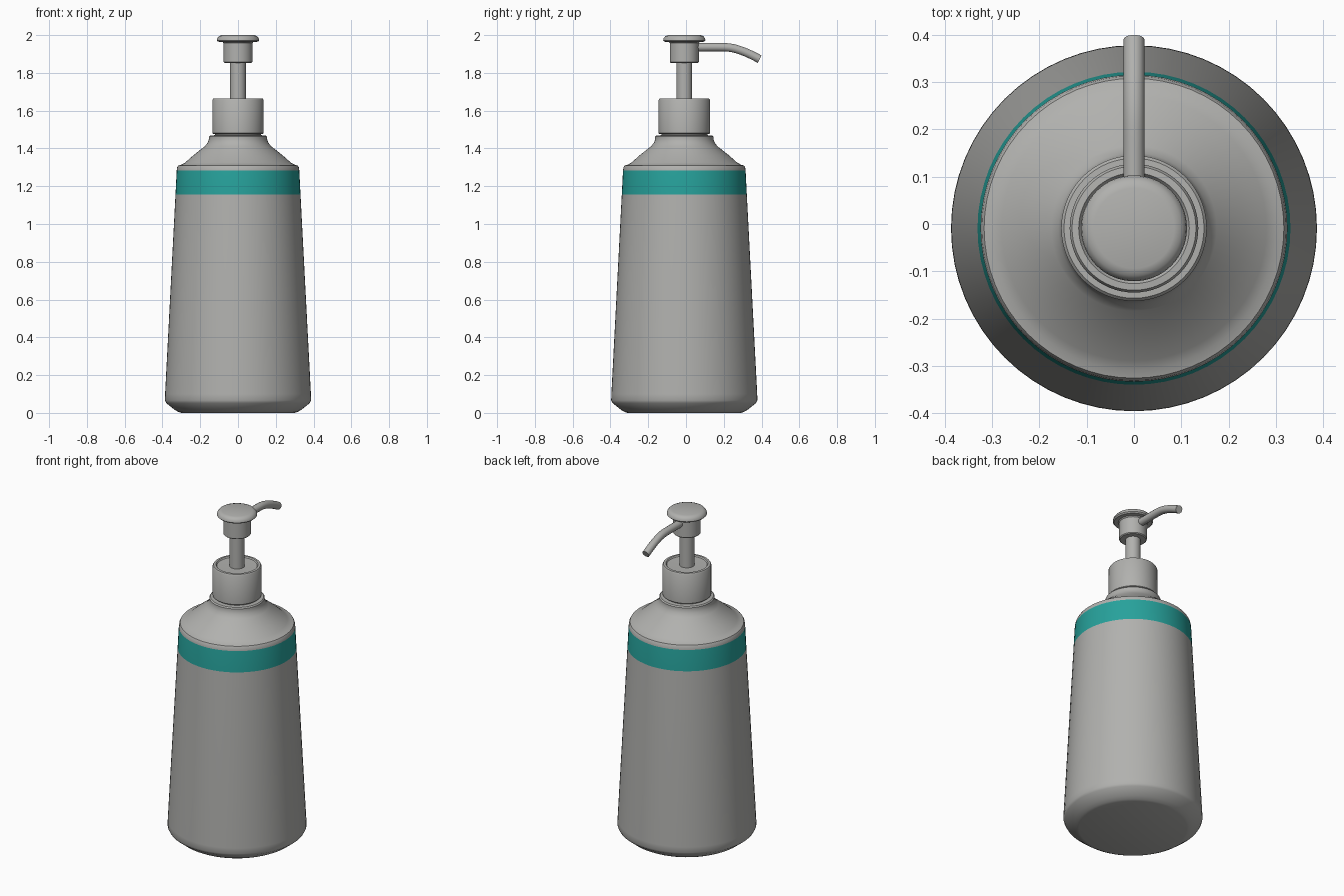
import bpy, math

if "Cube" in bpy.data.objects:
    bpy.data.objects.remove(bpy.data.objects["Cube"])

CY = -0.009   # axis of the bottle in y
SEG = 64


def material(name, col):
    m = bpy.data.materials.new(name)
    m.diffuse_color = (*col, 1)
    m.use_nodes = True
    m.node_tree.nodes["Principled BSDF"].inputs["Base Color"].default_value = m.diffuse_color
    return m


GREY = material("warm grey plastic", (0.44, 0.44, 0.425))
TEAL = material("teal band", (0.02, 0.36, 0.33))


def finish(ob, angle=35):
    bpy.ops.object.select_all(action='DESELECT')
    ob.select_set(True)
    bpy.context.view_layer.objects.active = ob
    bpy.ops.object.shade_smooth_by_angle(angle=math.radians(angle))


def lathe(name, profile):
    """Revolve (radius, z) points, listed bottom to top, into a closed solid."""
    verts, faces = [], []
    for r, z in profile:
        for i in range(SEG):
            a = 2 * math.pi * i / SEG
            verts.append((r * math.cos(a), CY + r * math.sin(a), z))
    for k in range(len(profile) - 1):
        for i in range(SEG):
            j = (i + 1) % SEG
            faces.append((k * SEG + i, k * SEG + j, (k + 1) * SEG + j, (k + 1) * SEG + i))
    faces.append(tuple(reversed(range(SEG))))
    faces.append(tuple(range((len(profile) - 1) * SEG, len(profile) * SEG)))
    me = bpy.data.meshes.new(name)
    me.from_pydata(verts, [], faces)
    me.materials.append(GREY)
    ob = bpy.data.objects.new(name, me)
    bpy.context.collection.objects.link(ob)
    finish(ob)
    return ob


# bottle: chamfered base, tapered wall, shoulder lip, cone shoulder and neck
bottle = lathe("bottle", [
    (0.30, 0.0), (0.315, 0.005), (0.335, 0.016), (0.38, 0.052), (0.387, 0.066),
    (0.386, 0.10), (0.331, 1.155), (0.3245, 1.283), (0.322, 1.30), (0.317, 1.309),
    (0.300, 1.314), (0.280, 1.325), (0.235, 1.365), (0.175, 1.412), (0.160, 1.432),
    (0.154, 1.450), (0.154, 1.462), (0.148, 1.469), (0.122, 1.470), (0.122, 1.50)])
bottle.data.materials.append(TEAL)
for p in bottle.data.polygons:
    if 1.155 < p.center.z < 1.283:
        p.material_index = 1

# screw collar
lathe("collar", [
    (0.115, 1.476), (0.131, 1.476), (0.136, 1.481), (0.136, 1.656),
    (0.131, 1.664), (0.117, 1.665), (0.112, 1.658), (0.04, 1.656)])

# pump stem
lathe("pump_stem", [(0.042, 1.64), (0.042, 1.87)])

# pump head with flared press button
lathe("pump_head", [
    (0.072, 1.853), (0.077, 1.858), (0.077, 1.958), (0.082, 1.964), (0.105, 1.965),
    (0.112, 1.972), (0.110, 1.983), (0.100, 1.995), (0.085, 2.0)])

# curved spout pointing to the back
cu = bpy.data.curves.new("spout", 'CURVE')
cu.dimensions = '3D'
cu.bevel_depth = 0.0225
cu.bevel_resolution = 5
cu.use_fill_caps = True
cu.resolution_u = 10
sp = cu.splines.new('BEZIER')
path = [((0, 0.04, 1.936), 0.03, 0.0), ((0, 0.20, 1.936), 0.04, -0.001),
        ((0, 0.30, 1.915), 0.035, -0.013), ((0, 0.390, 1.873), 0.03, -0.015)]
sp.bezier_points.add(len(path) - 1)
for bp, (co, dy, dz) in zip(sp.bezier_points, path):
    bp.handle_left_type = bp.handle_right_type = 'FREE'
    bp.co = co
    bp.handle_left = (co[0], co[1] - dy, co[2] - dz)
    bp.handle_right = (co[0], co[1] + dy, co[2] + dz)
spout = bpy.data.objects.new("spout", cu)
bpy.context.collection.objects.link(spout)
bpy.ops.object.select_all(action='DESELECT')
spout.select_set(True)
bpy.context.view_layer.objects.active = spout
bpy.ops.object.convert(target='MESH')
spout = bpy.context.view_layer.objects.active
spout.data.materials.clear()
spout.data.materials.append(GREY)
finish(spout, 45)
